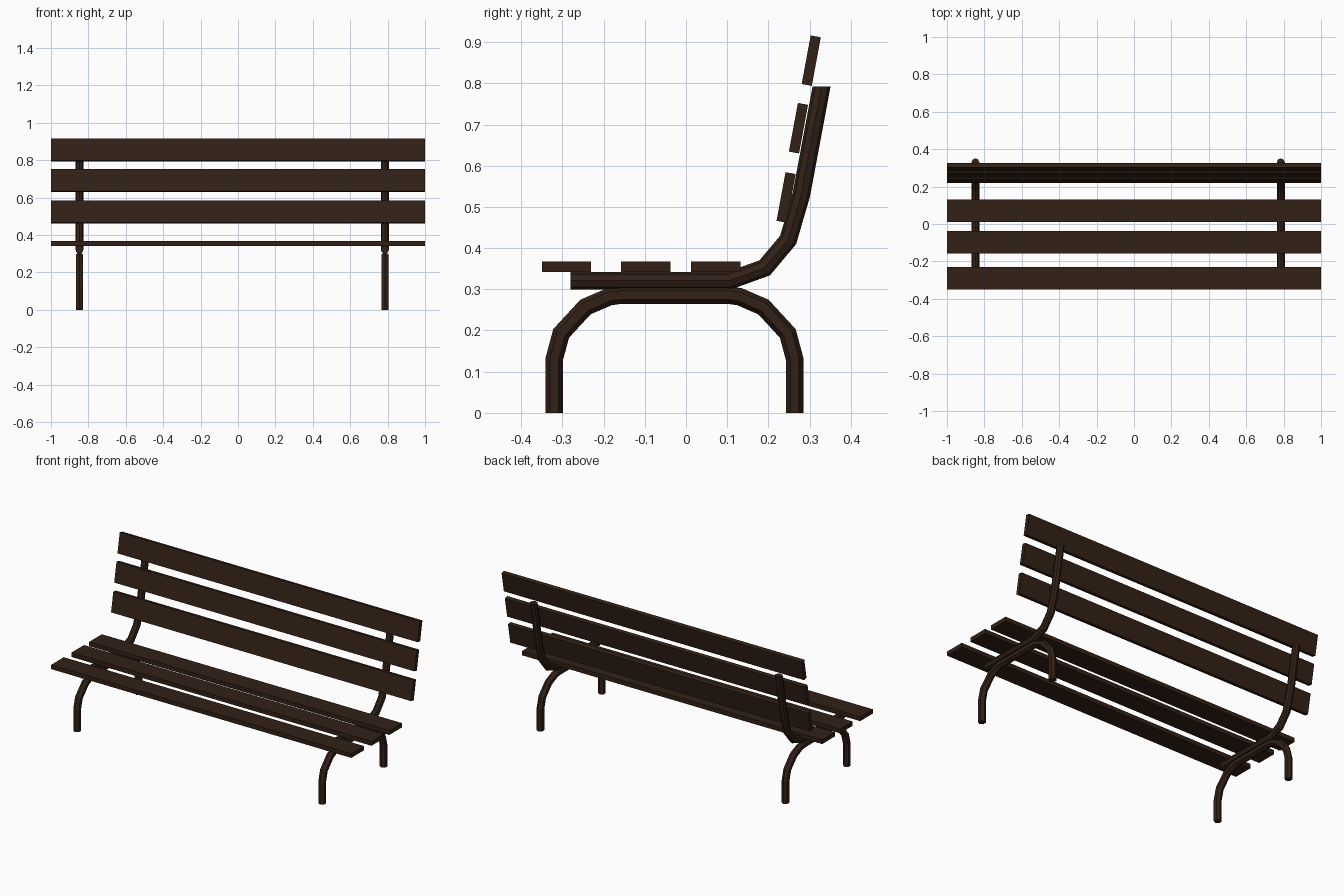
import bpy, bmesh, math
from mathutils import Vector

if "Cube" in bpy.data.objects:
    bpy.data.objects.remove(bpy.data.objects["Cube"])

wood = bpy.data.materials.new("dark_wood")
wood.diffuse_color = (0.032, 0.015, 0.008, 1)
wood.use_nodes = True
wood.node_tree.nodes["Principled BSDF"].inputs["Base Color"].default_value = wood.diffuse_color


def finish(name, bm):
    bmesh.ops.recalc_face_normals(bm, faces=bm.faces)
    me = bpy.data.meshes.new(name)
    bm.to_mesh(me)
    bm.free()
    me.materials.append(wood)
    ob = bpy.data.objects.new(name, me)
    bpy.context.collection.objects.link(ob)
    return ob


def slat(name, y, z, depth, height, tilt=0.0):
    bm = bmesh.new()
    bmesh.ops.create_cube(bm, size=1)
    bmesh.ops.scale(bm, vec=(2.0, depth, height), verts=bm.verts)
    ob = finish(name, bm)
    ob.location = (0, y, z)
    ob.rotation_euler.x = tilt


def tube(name, x, path, sides, radius, end_dir=None):
    """Sweep a regular polygon along a (y, z) path with mitred bends."""
    pts = [Vector(p) for p in path]
    dirs = [(b - a).normalized() for a, b in zip(pts, pts[1:])]
    bm = bmesh.new()
    rings = []
    for i, p in enumerate(pts):
        d0, d1 = dirs[max(i - 1, 0)], dirs[min(i, len(dirs) - 1)]
        t = (d0 + d1).normalized()
        if end_dir and i == len(pts) - 1:
            t = Vector(end_dir)
        n = Vector((-t.y, t.x)) / t.dot(d0)
        ring = []
        for k in range(sides):
            a = 2 * math.pi * k / sides
            q = p + n * radius * math.cos(a)
            ring.append(bm.verts.new((x + radius * math.sin(a), q.x, q.y)))
        rings.append(ring)
    for r, s in zip(rings, rings[1:]):
        for k in range(sides):
            j = (k + 1) % sides
            bm.faces.new((r[k], r[j], s[j], s[k]))
    bm.faces.new(rings[0])
    bm.faces.new(rings[-1])
    finish(name, bm)


# seat slats
for i, y in enumerate((-0.29, -0.098, 0.072)):
    slat(f"seat_slat_{i + 1}", y, 0.355, 0.12, 0.026)

# tilted backrest slats
for i, (y, z) in enumerate(((0.243, 0.523), (0.273, 0.691), (0.304, 0.855))):
    slat(f"back_slat_{i + 1}", y, z, 0.025, 0.12, math.radians(-10.5))

# arched legs, mirrored about the middle of the arch
mid = -0.028
half = [(0.292, 0), (0.292, 0.13), (0.275, 0.193), (0.216, 0.257),
        (0.158, 0.282), (0.13, 0.286)]
arch = [(mid - y, z) for y, z in half] + [(mid + y, z) for y, z in reversed(half)]

# rail under the seat, bending up behind the backrest
rail = [(-0.28, 0.321), (0.105, 0.321), (0.191, 0.352), (0.248, 0.42),
        (0.28, 0.53), (0.329, 0.792)]

for side, x in (("left", -0.848), ("right", 0.785)):
    tube(f"{side}_leg_arch", x, arch, 6, 0.0212)
    tube(f"{side}_back_support", x, rail, 8, 0.0215, end_dir=(0, 1))
